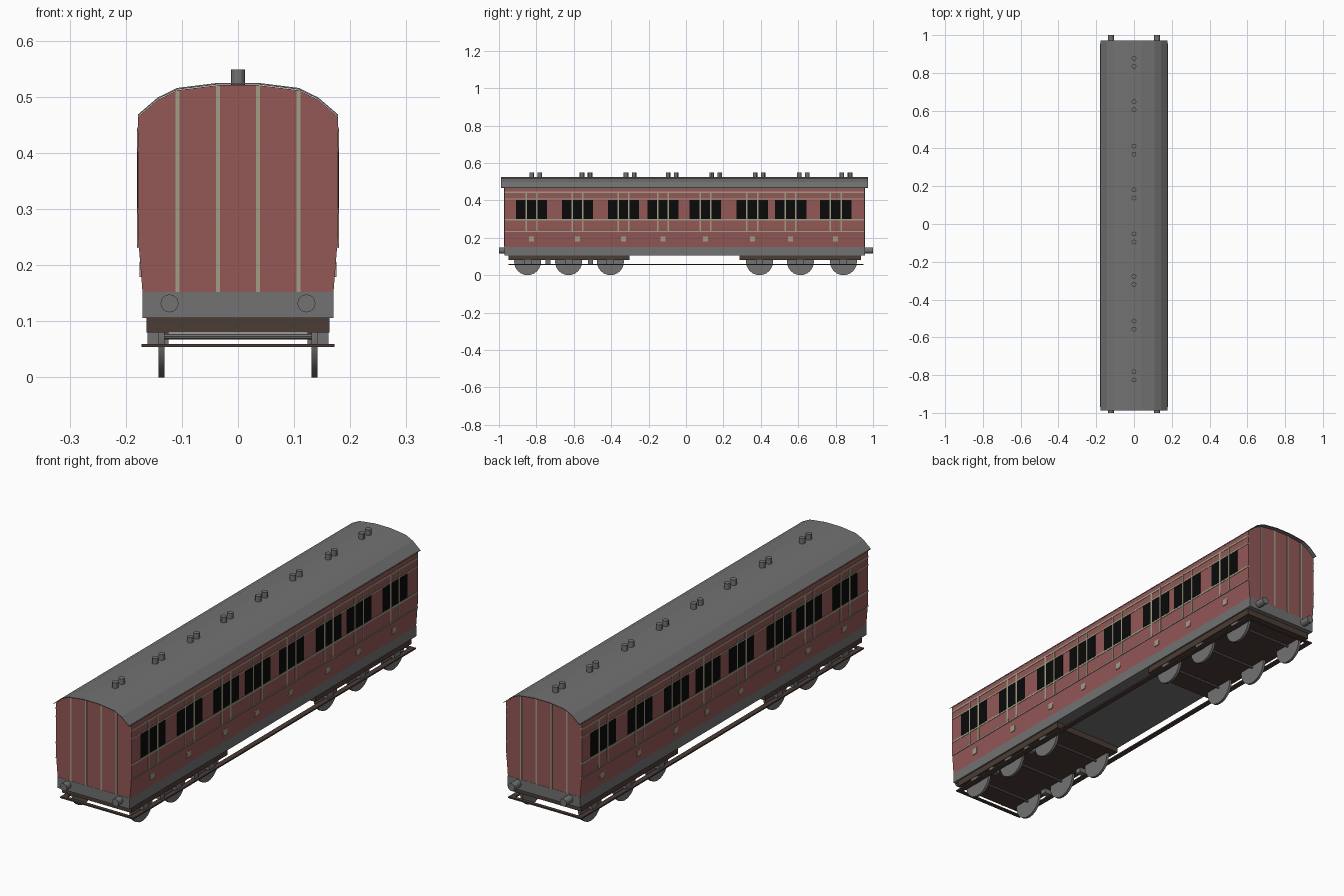
import bpy, bmesh, math
from mathutils import Matrix, Vector

if "Cube" in bpy.data.objects:
    bpy.data.objects.remove(bpy.data.objects["Cube"])


def material(name, rgb):
    m = bpy.data.materials.new(name)
    m.diffuse_color = (*rgb, 1)
    m.use_nodes = True
    m.node_tree.nodes["Principled BSDF"].inputs["Base Color"].default_value = m.diffuse_color
    return m


RED = material("maroon_paint", (0.29, 0.098, 0.094))
GREY = material("grey_metal", (0.168, 0.168, 0.168))
CREAM = material("cream_lining", (0.36, 0.34, 0.23))
BLACK = material("window_black", (0.003, 0.003, 0.003))
BROWN = material("dark_brown", (0.07, 0.045, 0.036))

Y0, Y1 = -0.97, 0.955          # body ends
YC = (Y0 + Y1) / 2


def finish(name, bm, mat):
    bmesh.ops.recalc_face_normals(bm, faces=bm.faces)
    me = bpy.data.meshes.new(name)
    bm.to_mesh(me)
    bm.free()
    me.materials.append(mat)
    ob = bpy.data.objects.new(name, me)
    bpy.context.collection.objects.link(ob)
    return ob


def boxes(name, mat, items):
    """One object from many (x0, x1, y0, y1, z0, z1) boxes."""
    bm = bmesh.new()
    for x0, x1, y0, y1, z0, z1 in items:
        mid = Vector(((x0 + x1) / 2, (y0 + y1) / 2, (z0 + z1) / 2))
        size = Vector((x1 - x0, y1 - y0, z1 - z0))
        bmesh.ops.create_cube(bm, size=1, matrix=Matrix.Translation(mid) @ Matrix.Diagonal((*size, 1)))
    return finish(name, bm, mat)


def cylinders(name, mat, radius, depth, centres, axis, sides):
    rot = {"x": Matrix.Rotation(math.pi / 2, 4, "Y"),
           "y": Matrix.Rotation(math.pi / 2, 4, "X"), "z": Matrix()}[axis]
    bm = bmesh.new()
    for c in centres:
        bmesh.ops.create_cone(bm, cap_ends=True, segments=sides, radius1=radius, radius2=radius,
                              depth=depth, matrix=Matrix.Translation(c) @ rot)
    ob = finish(name, bm, mat)
    bpy.context.view_layer.objects.active = ob
    ob.select_set(True)
    bpy.ops.object.shade_smooth_by_angle(angle=math.radians(30))
    ob.select_set(False)
    return ob


def turned(items):
    """The items plus a copy turned half round the body centre."""
    return items + [(-b, -a, 2 * YC - d, 2 * YC - c, e, f) for a, b, c, d, e, f in items]


# Body shell: cross-section extruded along the length
half_roof = [(0.178, 0.465), (0.143, 0.495), (0.108, 0.512), (0.036, 0.521)]
arc = half_roof + [(-x, z) for x, z in reversed(half_roof)]
section = [(0.17, 0.15), (0.178, 0.25)] + arc + [(-0.178, 0.25), (-0.17, 0.15)]
bm = bmesh.new()
face = bm.faces.new([bm.verts.new((x, Y0, z)) for x, z in section])
ext = bmesh.ops.extrude_face_region(bm, geom=[face])
bmesh.ops.translate(bm, vec=(0, Y1 - Y0, 0), verts=[v for v in ext["geom"] if isinstance(v, bmesh.types.BMVert)])
if not any(f.calc_center_median().y < Y0 + 0.001 for f in bm.faces):
    bm.faces.new([v for v in bm.verts if v.co.y < Y0 + 0.001])
finish("carriage_body", bm, RED)

# Roof: thin curved sheet overhanging both ends
bm = bmesh.new()
outer = [(x, z + 0.004) for x, z in arc]
ring = outer + [(x, z + 0.001) for x, z in reversed(arc)]
a = [bm.verts.new((x, -0.988, z)) for x, z in ring]
b = [bm.verts.new((x, 0.972, z)) for x, z in ring]
n = len(ring)
for i in range(n):
    bm.faces.new((a[i], a[(i + 1) % n], b[(i + 1) % n], b[i]))
for row in (a, b):
    for i in range(len(arc) - 1):
        bm.faces.new((row[i], row[i + 1], row[n - 2 - i], row[n - 1 - i]))
finish("roof", bm, GREY)

# Roof ventilators in pairs
vents = [0.855, 0.627, 0.391, 0.159, -0.074, -0.299, -0.535, -0.804]
cylinders("roof_vents", GREY, 0.0125, 0.035,
          [(0, y + s * 0.0215, 0.531) for y in vents for s in (-1, 1)], "z", 12)

# Windows, door lining and door plates for each compartment
doors = [-0.826, -0.58, -0.334, -0.123, 0.104, 0.355, 0.559, 0.80]
panes, lining, plates = [], [], []
for y in doors:
    for k in (-1, 0, 1):
        panes.append((0.174, 0.1792, y + k * 0.058 - 0.026, y + k * 0.058 + 0.026, 0.301, 0.403))
    for k in (-1, 1):
        lining.append((0.173, 0.1798, y + k * 0.029 - 0.004, y + k * 0.029 + 0.004, 0.232, 0.444))
    plates.append((0.168, 0.1755, y - 0.013, y + 0.013, 0.179, 0.206))
for z, h in ((0.442, 0.004), (0.407, 0.003), (0.296, 0.004), (0.233, 0.002)):
    lining.append((0.171, 0.1795, Y0, Y1, z - h, z + h))
boxes("windows", BLACK, turned(panes))
boxes("side_lining", CREAM, turned(lining))
boxes("door_plates", CREAM, turned(plates))

# Upright strips on both ends
strips = []
for x, top in ((-0.108, 0.511), (-0.036, 0.52), (0.036, 0.52), (0.108, 0.511)):
    strips.append((x - 0.0035, x + 0.0035, Y0 - 0.002, Y0 + 0.002, 0.152, top))
boxes("end_strips", CREAM, turned(strips))

# Underframe and buffers
boxes("underframe", GREY, [(-0.17, 0.17, Y0 - 0.001, Y1 + 0.001, 0.106, 0.152)])
cylinders("buffers", GREY, 0.016, 0.045,
          [(sx * 0.122, y, 0.132) for sx in (-1, 1) for y in (-0.9775, 0.9775)], "y", 16)

# Bogie frames and the footboard running round the carriage
boxes("bogie_frames", BROWN, [(-0.163, 0.163, -0.95, -0.302, 0.08, 0.107),
                              (-0.163, 0.163, 0.287, 0.935, 0.08, 0.107)])
boxes("footboard", BROWN,
      [(-0.172, -0.15, -0.95, 0.95, 0.054, 0.06), (0.15, 0.172, -0.95, 0.95, 0.054, 0.06),
       (-0.15, 0.15, -0.95, -0.935, 0.054, 0.06), (-0.15, 0.15, 0.935, 0.95, 0.054, 0.06)])

# Wheels, axles and axle boxes
axles = [-0.847, -0.628, -0.404, 0.393, 0.612, 0.842]
cylinders("wheels", GREY, 0.072, 0.011, [(sx * 0.1365, y, 0.072) for y in axles for sx in (-1, 1)], "x", 24)
cylinders("axles", GREY, 0.005, 0.264, [(0, y, 0.073) for y in axles], "x", 8)
hangers = [(y, 0.02, 0.14) for y in axles] + [(y, 0.013, 0.124) for y in (-0.738, -0.51)]
supports = []
for y, w, inner in hangers:
    supports += [(inner, 0.161, y - w, y + w, 0.06, 0.082), (-0.161, -inner, y - w, y + w, 0.06, 0.082)]
boxes("axle_boxes", GREY, supports)
